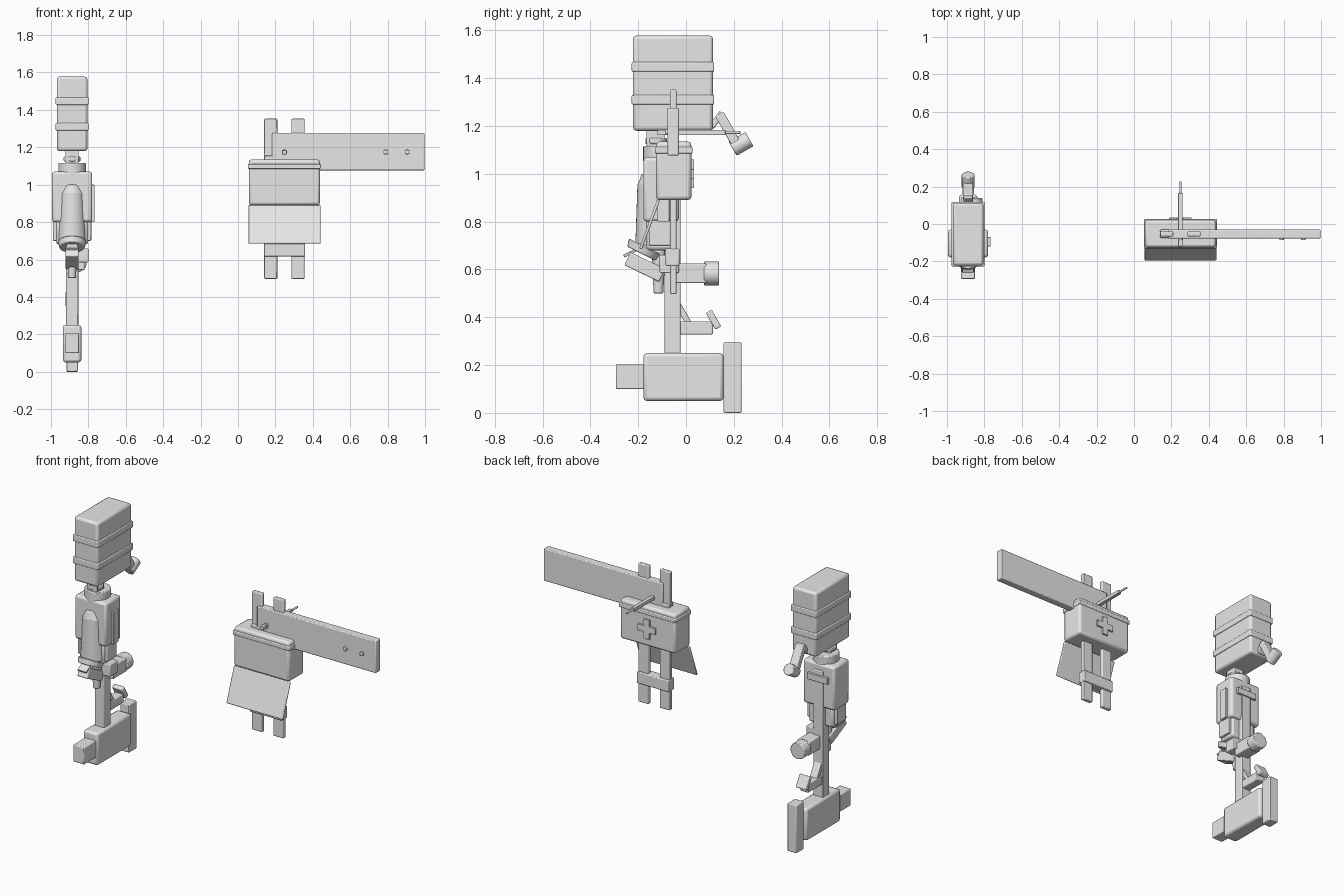
import bpy, math
from mathutils import Vector

if "Cube" in bpy.data.objects:
    bpy.data.objects.remove(bpy.data.objects["Cube"])

grey = bpy.data.materials.new("light grey")
grey.use_nodes = True
grey.diffuse_color = (0.8, 0.8, 0.8, 1)
grey.node_tree.nodes["Principled BSDF"].inputs["Base Color"].default_value = grey.diffuse_color

# Centre lines of the two groups, and bevel widths
FIGURE, CASE = -0.887, 0.248
FINE, CRISP, SOFT = 0.002, 0.005, 0.014


def finish(name, bevel):
    """Name, colour, shade and bevel the newest primitive."""
    part = bpy.context.object
    part.name = name
    part.data.materials.append(grey)
    bpy.ops.object.transform_apply(location=False, rotation=False, scale=True)
    bpy.ops.object.shade_smooth_by_angle(angle=math.radians(35))
    rounding = part.modifiers.new("rounded edges", "BEVEL")
    rounding.width = bevel
    rounding.segments = 2


def bar(name, width, start, end, thickness, bevel=CRISP, centre=FIGURE):
    """Bar of the given x width running between two (y, z) points."""
    start, end = Vector((centre, *start)), Vector((centre, *end))
    run = end - start
    bpy.ops.mesh.primitive_cube_add(size=1, location=(start + end) / 2)
    part = bpy.context.object
    part.scale = (width, thickness, run.length)
    part.rotation_euler.x = math.atan2(-run.y, run.z)
    finish(name, bevel)


def box(name, width, y, z, bevel=CRISP, centre=FIGURE):
    """Upright box filling the (low, high) spans in y and z."""
    middle = sum(y) / 2
    bar(name, width, (middle, z[0]), (middle, z[1]), y[1] - y[0], bevel, centre)


def tube(name, start, end, radius, tip=None, bevel=CRISP, centre=FIGURE):
    """Cylinder, or cone when a tip radius is given, between two (y, z) points."""
    start, end = Vector((centre, *start)), Vector((centre, *end))
    run = end - start
    bpy.ops.mesh.primitive_cone_add(vertices=32, radius1=radius, radius2=tip or radius,
                                    depth=run.length, location=(start + end) / 2)
    bpy.context.object.rotation_euler = run.to_track_quat("Z", "Y").to_euler()
    finish(name, bevel)


# Head crate with two straps
crate_front, crate_back = -0.222, 0.113
box("head_crate", 0.164, (crate_front, crate_back), (1.18, 1.578), SOFT)
for place, height in (("lower", 1.31), ("upper", 1.447)):
    box(place + "_head_strap", 0.176, (crate_front - CRISP, crate_back + CRISP),
        (height - 0.02, height + 0.02))

# Neck and collar
box("neck", 0.07, (-0.165, -0.09), (1.09, 1.19))
tube("neck_ring", (-0.125, 1.125), (-0.125, 1.15), 0.045)
tube("collar", (-0.105, 1.05), (-0.105, 1.117), 0.074)

# Torso with mirrored side packs
box("torso", 0.215, (-0.178, -0.03), (0.8, 1.07), SOFT)
box("torso_lower", 0.17, (-0.165, -0.05), (0.68, 0.82), SOFT)
for side, direction in (("right", -1), ("left", 1)):
    box(side + "_side_pack", 0.035, (-0.155, -0.065), (0.7, 0.9),
        centre=FIGURE + direction * 0.085)
box("side_button", 0.02, (-0.12, -0.07), (0.8, 1), FINE, centre=FIGURE + 0.11)
box("back_strap", 0.14, (-0.035, -0.015), (0.96, 1), FINE)

# Chest canister with domed top and tilted lip
tube("chest_canister", (-0.135, 0.7), (-0.135, 0.96), 0.077, tip=0.068)
tube("canister_top", (-0.135, 0.95), (-0.135, 1), 0.068, tip=0.05)
tube("canister_lip", (-0.185, 0.665), (-0.17, 0.695), 0.068, tip=0.076)

# Front arm and hook
bar("front_forearm", 0.07, (-0.245, 0.645), (-0.1, 0.575), 0.06)
bar("front_thumb", 0.06, (-0.26, 0.655), (-0.19, 0.69), 0.012, FINE)
tube("front_hook", (-0.115, 0.5), (-0.115, 0.68), 0.02, tip=0.03)
box("hip_block", 0.06, (-0.11, -0.03), (0.585, 0.66), centre=FIGURE + 0.057)

# Pole leg
box("pole_leg", 0.066, (-0.09, -0.023), (0.24, 1.03))

# Rear knee barrel
knee = FIGURE + 0.027
box("rear_barrel_arm", 0.08, (-0.05, 0.085), (0.543, 0.625), centre=knee)
tube("rear_barrel", (0.075, 0.583), (0.138, 0.583), 0.05, centre=knee)

# Rear pedal
box("pedal_bar", 0.056, (-0.03, 0.112), (0.328, 0.383))
bar("pedal_brace", 0.05, (-0.035, 0.455), (0.02, 0.36), 0.025, FINE)
bar("pedal_tip", 0.07, (0.095, 0.425), (0.135, 0.355), 0.028)

# Foot
heel_joint = 0.157
box("foot_body", 0.098, (-0.178, heel_joint), (0.05, 0.25), SOFT)
box("foot_toe", 0.076, (-0.293, -0.17), (0.1, 0.205))
box("foot_heel", 0.062, (heel_joint, 0.232), (0, 0.296))

# Arm behind the head
bar("head_arm_brace", 0.05, (0.105, 1.195), (0.15, 1.255), 0.025)
bar("head_arm", 0.054, (0.14, 1.25), (0.218, 1.11), 0.04)
tube("head_arm_cup", (0.195, 1.105), (0.265, 1.145), 0.034)

# Case with lid, hanging flap and raised back cross
case_front, case_back, case_floor = -0.125, 0.022, 0.89
box("case", 0.38, (case_front, case_back), (case_floor, 1.135), SOFT, centre=CASE)
box("case_lid", 0.39, (case_front - CRISP, case_back + CRISP), (1.085, 1.112), centre=CASE)
bar("case_flap", 0.386, (-0.115, case_floor), (-0.19, 0.685), 0.012, centre=CASE)
cross_depth, cross_height, cross_arm, cross_half = (case_back, 0.034), 1, 0.06, 0.02
for name, across, up in (("cross_upright", cross_half, cross_arm),
                         ("cross_bar", cross_arm, cross_half)):
    box(name, across * 2, cross_depth, (cross_height - up, cross_height + up), FINE, centre=CASE)

# Twin posts with handle feet, tie and handle
for side, direction in (("right", -1), ("left", 1)):
    post = CASE + direction * 0.073
    box(side + "_post", 0.07, (-0.066, -0.04), (0.497, 1.353), centre=post)
    box(side + "_handle_foot", 0.07, (-0.076, -0.03), (1.12, 1.155), centre=post)
box("post_tie", 0.22, (-0.085, -0.028), (0.615, 0.687), centre=CASE)
box("case_handle", 0.22, (-0.064, -0.042), (1.145, 1.17), centre=CASE)

# Plank with three screws along its middle
box("plank", 0.815, (-0.077, -0.03), (1.077, 1.276), centre=0.59)
for place, screw in (("inner", CASE), ("middle", 0.79), ("outer", 0.905)):
    tube(place + "_screw", (-0.086, 1.175), (-0.06, 1.175), 0.013, bevel=FINE, centre=screw)

# Thin rod lying across the case
rod_height = 1.173
box("rod", 0.023, (-0.12, 0.165), (rod_height - 0.011, rod_height + 0.011), FINE, centre=CASE)
tube("rod_tip", (0.15, rod_height), (0.228, rod_height), 0.006, bevel=FINE, centre=CASE)
